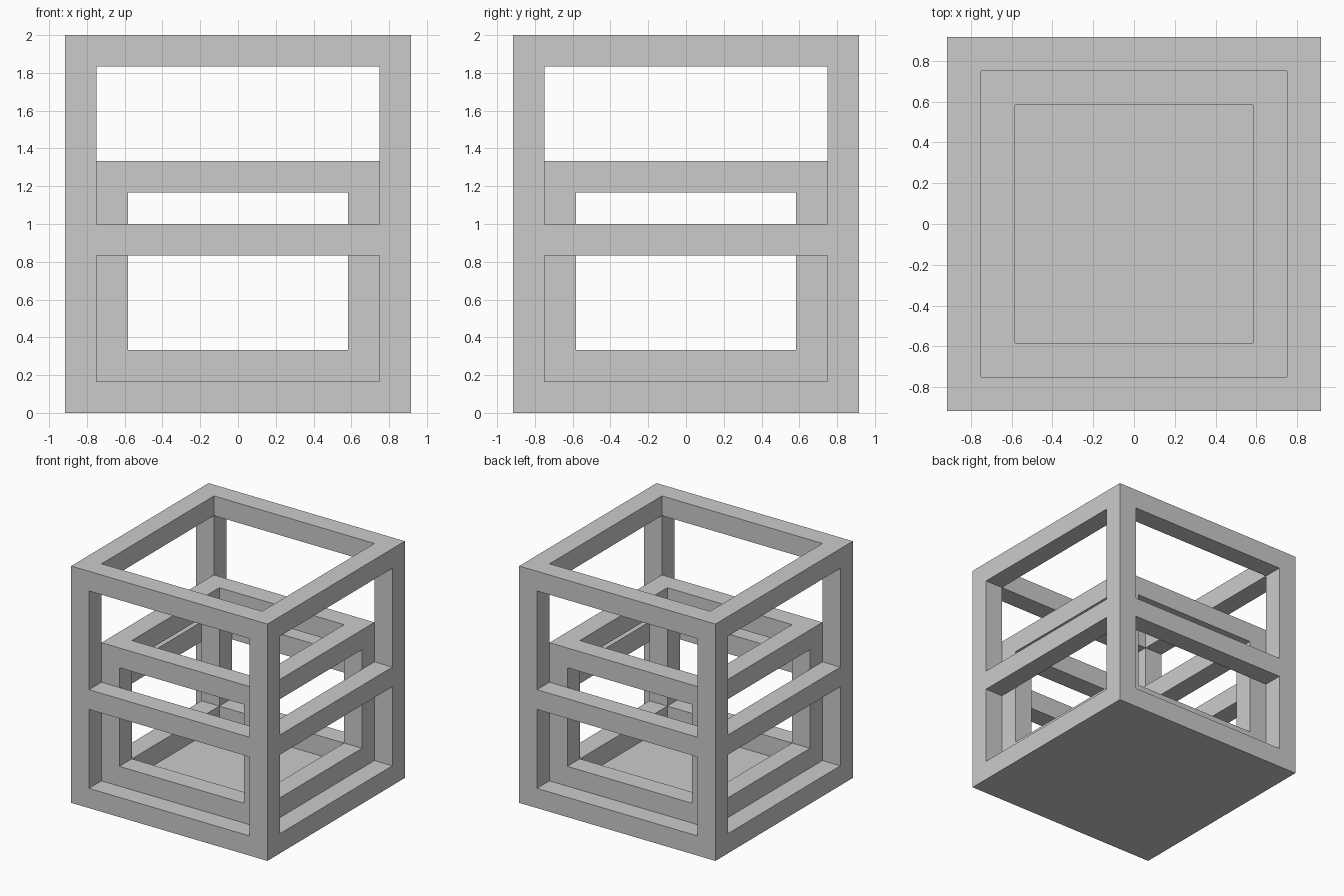
import bpy, bmesh
from mathutils import Vector

if "Cube" in bpy.data.objects:
    bpy.data.objects.remove(bpy.data.objects["Cube"])

U = 1 / 6                                   # bar thickness
XY = [v * U for v in (-5.5, -4.5, -3.5, 3.5, 4.5, 5.5)]
Z = [v * U for v in (0, 1, 2, 5, 6, 7, 8, 11, 12)]
GRID = (XY, XY, Z)


# Outer cage: solid floor, corner posts, middle and top rails
def outer(i, j, k):
    ex, ey = i in (0, 4), j in (0, 4)
    return k == 0 or (ex and ey) or (k in (3, 7) and (ex or ey))


# Inner cage: corner posts with a bottom and a top ring, resting on the floor
def inner(i, j, k):
    if not (1 <= i <= 3 and 1 <= j <= 3 and 1 <= k <= 5):
        return False
    ex, ey = i != 2, j != 2
    return (ex and ey) or (k in (1, 5) and (ex or ey))


def solid(c):
    inside = all(0 <= c[a] < len(GRID[a]) - 1 for a in range(3))
    return inside and (outer(*c) or inner(*c))


# Skin the exposed sides of every filled cell, then merge flat areas
def build(name, test):
    bm = bmesh.new()
    for i in range(5):
        for j in range(5):
            for k in range(8):
                if not test(i, j, k):
                    continue
                for a in range(3):
                    b, c = (a + 1) % 3, (a + 2) % 3
                    for s in (0, 1):
                        cell = [i, j, k]
                        n = cell[:]
                        n[a] += 1 if s else -1
                        if solid(n):
                            continue
                        quad = []
                        for db, dc in ((0, 0), (1, 0), (1, 1), (0, 1)):
                            p = Vector()
                            p[a] = GRID[a][cell[a] + s]
                            p[b] = GRID[b][cell[b] + db]
                            p[c] = GRID[c][cell[c] + dc]
                            quad.append(bm.verts.new(p))
                        bm.faces.new(quad if s else quad[::-1])
    bmesh.ops.remove_doubles(bm, verts=bm.verts[:], dist=1e-4)
    bmesh.ops.dissolve_limit(bm, angle_limit=0.01, verts=bm.verts[:], edges=bm.edges[:])
    mesh = bpy.data.meshes.new(name)
    bm.to_mesh(mesh)
    bm.free()
    bpy.context.collection.objects.link(bpy.data.objects.new(name, mesh))


build("outer_cage_with_floor", outer)
build("inner_cage", inner)
